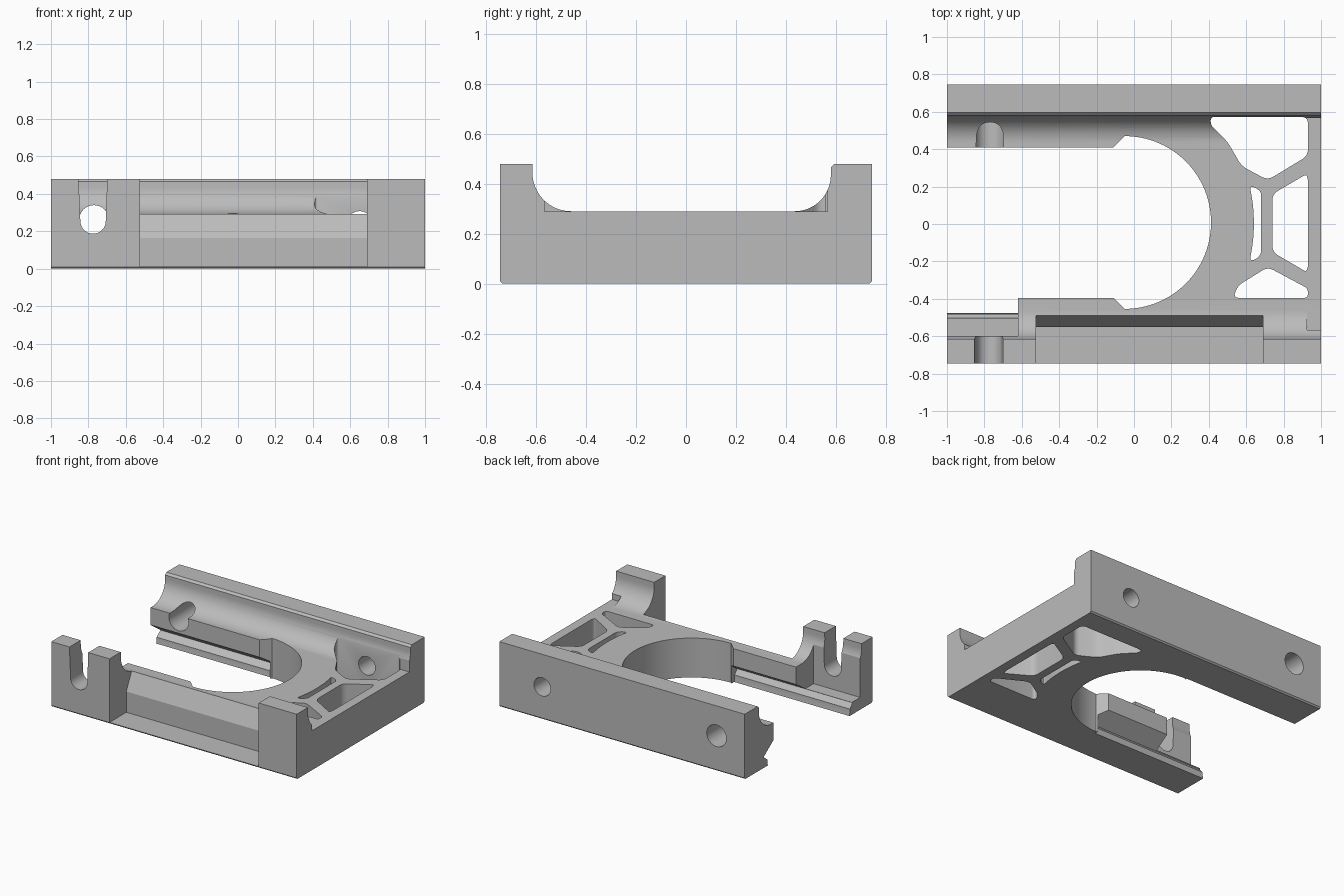
import bpy, bmesh
from math import cos, sin, pi, radians
from mathutils import Vector

cube = bpy.data.objects.get("Cube")
if cube:
    bpy.data.objects.remove(cube, do_unlink=True)

grey = bpy.data.materials.new("plain grey")
grey.use_nodes = True
GREY = (0.5, 0.5, 0.5, 1)
grey.diffuse_color = GREY
grey.node_tree.nodes["Principled BSDF"].inputs["Base Color"].default_value = GREY


def arc(cx, cy, r, start, end, n=16):
    """Points on an arc, angles in degrees."""
    angles = [radians(start + (end - start) * i / n) for i in range(n + 1)]
    return [(cx + r * cos(a), cy + r * sin(a)) for a in angles]


def rounded(points, r, n=5):
    """Round every corner of a plan outline."""
    out = []
    for i, p in enumerate(points):
        p = Vector(p)
        before, after = Vector(points[i - 1]) - p, Vector(points[(i + 1) % len(points)]) - p
        d = min(r, before.length * 0.45, after.length * 0.45)
        a, b = p + before.normalized() * d, p + after.normalized() * d
        for k in range(n + 1):
            t = k / n
            out.append(tuple(a * (1 - t) ** 2 + p * 2 * t * (1 - t) + b * t * t))
    return out


def prism(name, outline, axis, low, high):
    """Extrude an outline along one axis; the outline uses the other two axes in order."""
    place = {"x": lambda p, d: (d, p[0], p[1]),
             "y": lambda p, d: (p[0], d, p[1]),
             "z": lambda p, d: (p[0], p[1], d)}[axis]
    bm = bmesh.new()
    face = bm.faces.new([bm.verts.new(place(p, low)) for p in outline])
    ext = bmesh.ops.extrude_face_region(bm, geom=[face])
    moved = [v for v in ext["geom"] if isinstance(v, bmesh.types.BMVert)]
    bmesh.ops.translate(bm, verts=moved, vec=place((0, 0), high - low))
    bmesh.ops.recalc_face_normals(bm, faces=bm.faces)
    mesh = bpy.data.meshes.new(name)
    bm.to_mesh(mesh)
    bm.free()
    obj = bpy.data.objects.new(name, mesh)
    bpy.context.collection.objects.link(obj)
    mesh.materials.append(grey)
    return obj


def box(a, b, c, d):
    return [(a, b), (c, b), (c, d), (a, d)]


# Body: floor with two raised walls and concave inner corners
TOP, DECK, SIDE = 0.48, 0.29, 0.745
profile = [(-SIDE + 0.01, 0), (SIDE - 0.01, 0), (SIDE, 0.01), (SIDE, TOP), (0.595, TOP), (0.58, 0.465)]
profile += arc(0.435, 0.435, 0.145, 0, -90)
profile += arc(-0.46, 0.445, 0.155, -90, -180)
profile += [(-0.615, TOP), (-SIDE, TOP), (-SIDE, 0.01)]
body = prism("carriage_body", profile, "x", -1, 1)

cutters = []


def cut(name, outline, axis, low, high):
    cutters.append(prism(name, outline, axis, low, high))


# Keyhole opening between the arms
opening = [(-1.1, -0.395), (-0.11, -0.395)]
opening += arc(-0.05, 0.008, 0.462, -90, 90, 48)
opening += [(-0.11, 0.41), (-1.1, 0.41)]
cut("opening_cutter", opening, "z", -0.2, 0.8)

# Undercut rails inside both arms
cut("front_rail_cutter", [(-0.39, 0.165), (-0.51, 0.085), (-0.48, 0.05), (-0.48, 0.03),
                          (-0.46, -0.1), (-0.3, -0.1), (-0.3, 0.165)], "x", -1.1, -0.06)
cut("back_rail_cutter", [(0.405, 0.165), (0.525, 0.08), (0.48, 0.045), (0.48, 0.03),
                         (0.46, -0.1), (0.3, -0.1), (0.3, 0.165)], "x", -1.1, -0.06)

# Bay behind the slotted post
cut("bay_cutter", box(-0.6, 0.09, -0.3, 0.8), "x", -1.1, -0.62)

# Long recess in the front side
cut("front_recess_cutter", [(-0.9, 0.012), (-0.55, 0.012), (-0.55, 0.165),
                            (-0.488, 0.293), (-0.488, 0.8), (-0.9, 0.8)], "x", -0.525, 0.69)

# Tapered slot in the front post
slot = [(-0.695, 0.6)] + arc(-0.775, 0.255, 0.068, 0, -180) + [(-0.857, 0.6)]
cut("post_slot_cutter", slot, "y", -0.9, -0.5)

# Round holes through the back wall
cut("large_hole_cutter", arc(-0.77, 0.26, 0.08, 0, 345, 23), "y", 0.3, 0.9)
cut("small_hole_cutter", arc(0.65, 0.24, 0.068, 0, 345, 23), "y", 0.5, 0.9)

# Lightening pockets
pockets = {
    "back_pocket": [(0.41, 0.572), (0.93, 0.572), (0.93, 0.365), (0.715, 0.235),
                    (0.575, 0.31), (0.5, 0.44), (0.41, 0.53)],
    "side_pocket": [(0.74, 0.16), (0.92, 0.265), (0.93, 0.24), (0.93, -0.23),
                    (0.92, -0.255), (0.74, -0.15)],
    "front_pocket": [(0.53, -0.395), (0.555, -0.33), (0.715, -0.23), (0.93, -0.345), (0.93, -0.395)],
    "slim_pocket": [(0.62, 0.2), (0.65, 0.195), (0.68, 0.17), (0.68, -0.16),
                    (0.65, -0.19), (0.62, -0.195), (0.637, -0.09), (0.642, 0), (0.637, 0.1)],
}
for name, outline in pockets.items():
    cut(name + "_cutter", rounded(outline, 0.035), "z", -0.2, 0.8)

# Squared ends of the deck at the closed side
for sign in (-1, 1):
    ys = sorted((0.42 * sign, 0.567 * sign))
    cut("deck_end_cutter", box(ys[0], DECK, ys[1], 0.8), "x", 0.925, 1.1)

# Carve the body
bpy.context.view_layer.objects.active = body
for cutter in cutters:
    cutter.hide_render = True
    mod = body.modifiers.new(cutter.name, "BOOLEAN")
    mod.operation = "DIFFERENCE"
    mod.solver = "EXACT"
    mod.object = cutter
    bpy.ops.object.modifier_apply(modifier=mod.name)
for cutter in cutters:
    bpy.data.objects.remove(cutter, do_unlink=True)

bpy.ops.object.select_all(action="DESELECT")
body.select_set(True)
bpy.ops.object.shade_smooth_by_angle(angle=radians(25))
